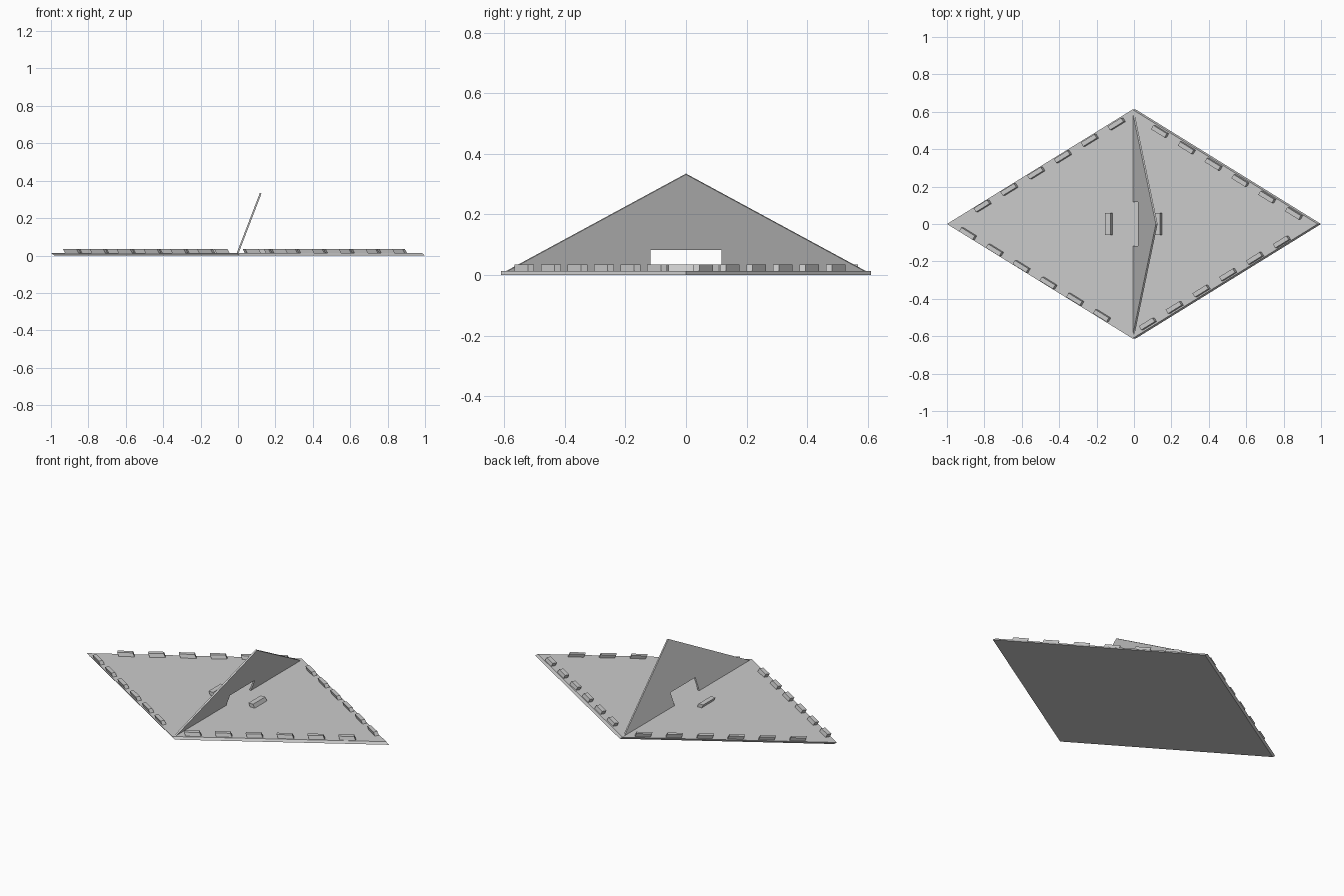
import bpy
import bmesh
from mathutils import Vector

cube = bpy.data.objects.get("Cube")
if cube:
    bpy.data.objects.remove(cube, do_unlink=True)

grey = bpy.data.materials.new("light_grey")
grey.use_nodes = True
grey.diffuse_color = (0.6, 0.6, 0.6, 1)
grey.node_tree.nodes["Principled BSDF"].inputs["Base Color"].default_value = (0.6, 0.6, 0.6, 1)


def prism(name, outline, offset):
    """Extrude a flat outline along an offset vector."""
    bm = bmesh.new()
    face = bm.faces.new([bm.verts.new(p) for p in outline])
    grown = bmesh.ops.extrude_face_region(bm, geom=[face], use_keep_orig=True)
    moved = [v for v in grown["geom"] if isinstance(v, bmesh.types.BMVert)]
    bmesh.ops.translate(bm, verts=moved, vec=offset)
    bmesh.ops.recalc_face_normals(bm, faces=bm.faces)
    mesh = bpy.data.meshes.new(name)
    bm.to_mesh(mesh)
    bm.free()
    mesh.materials.append(grey)
    obj = bpy.data.objects.new(name, mesh)
    bpy.context.collection.objects.link(obj)
    return obj


def block(name, centre, along, length, depth, height, lean):
    """Leaning box whose long side follows a direction."""
    along = Vector(along).normalized()
    across = Vector((-along.y, along.x, 0))
    u, v = along * length / 2, across * depth / 2
    c = Vector(centre)
    return prism(name, [c - u - v, c + u - v, c + u + v, c - u + v], (lean, 0, height))


# Diamond base with leaning rim
HALF_X, HALF_Y, THICK = 0.99, 0.612, 0.014
prism("base_plate",
      [(-HALF_X + 0.008, 0, 0), (0.01, -HALF_Y, 0), (1, 0, 0), (0.01, HALF_Y, 0)],
      (-0.018, 0, THICK))

# Rows of six rim tabs, each row given by its tab nearest the middle
rows = {
    "back_left": (0.145, 0.495, 1, -1),
    "front_left": (0.08, -0.534, 1, 1),
    "back_right": (-0.087, 0.535, -1, -1),
    "front_right": (-0.165, -0.49, -1, 1),
}
for side, (x, y, sx, sy) in rows.items():
    for i in range(6):
        block(f"{side}_tab_{i + 1}",
              (x + sx * 0.1433 * i, y + sy * 0.0877 * i, THICK - 0.002),
              (sx * HALF_X, sy * HALF_Y, 0), 0.085, 0.024, 0.023, -0.012)

# Pair of latch blocks beside the fold
for side, x in (("left", 0.137), ("right", -0.128)):
    block(f"{side}_latch", (x, 0, THICK - 0.002), (0, 1, 0), 0.116, 0.03, 0.023, -0.012)

# Leaning triangular flap with a square notch at its foot
FOOT, APEX = 0.01, 0.335


def on_flap(y, z):
    return (-0.008 + 0.125 * (z - FOOT) / (APEX - FOOT), y, z)


flap = [(-0.6, FOOT), (-0.117, FOOT), (-0.117, 0.085), (0.117, 0.085),
        (0.117, FOOT), (0.6, FOOT), (0, APEX)]
prism("standing_flap", [on_flap(y, z) for y, z in flap], (0.009, 0, -0.003))
